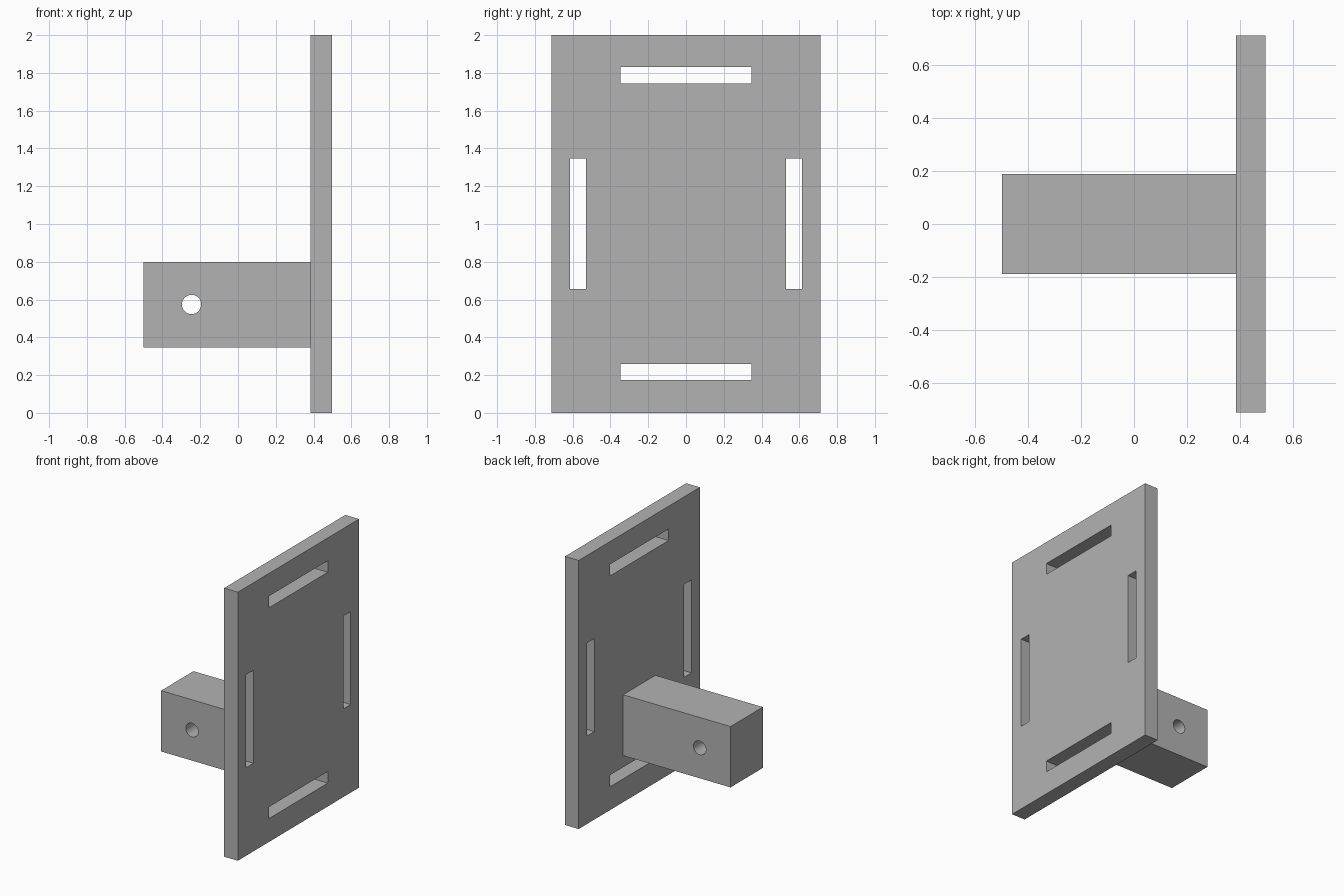
import bpy
from math import radians

default = bpy.data.objects.get("Cube")
if default:
    bpy.data.objects.remove(default, do_unlink=True)

grey = bpy.data.materials.new("plain grey")
grey.use_nodes = True
colour = (0.45, 0.45, 0.45, 1)
grey.diffuse_color = colour
grey.node_tree.nodes["Principled BSDF"].inputs["Base Color"].default_value = colour


def box(name, low, high):
    """Box between two opposite corners."""
    bpy.ops.mesh.primitive_cube_add(size=1)
    ob = bpy.context.object
    ob.name = name
    ob.location = [(a + b) / 2 for a, b in zip(low, high)]
    ob.scale = [b - a for a, b in zip(low, high)]
    bpy.ops.object.transform_apply(location=True, rotation=False, scale=True)
    ob.data.materials.append(grey)
    return ob


def cut(target, cutter):
    """Subtract the cutter from the target, then discard it."""
    cutter.hide_render = True
    mod = target.modifiers.new("cut", 'BOOLEAN')
    mod.operation = 'DIFFERENCE'
    mod.solver = 'EXACT'
    mod.object = cutter
    bpy.context.view_layer.objects.active = target
    bpy.ops.object.modifier_apply(modifier=mod.name)
    bpy.data.objects.remove(cutter, do_unlink=True)


# Upright mounting plate
plate = box("mounting_plate", (0.385, -0.713, 0), (0.498, 0.713, 2))

# Four strap slots, one near each edge: centre y, centre z, half width, half height
long, short = 0.346, 0.043
for y, z, half_y, half_z in [(0, 1.787, long, short), (0, 0.217, long, short),
                             (-0.572, 1.002, short, long), (0.572, 1.002, short, long)]:
    cut(plate, box("slot_cutter", (0.3, y - half_y, z - half_z),
                   (0.6, y + half_y, z + half_z)))

# Solid arm with a pin hole across it
arm = box("mounting_arm", (-0.5, -0.19, 0.347), (0.385, 0.19, 0.8))
bpy.ops.mesh.primitive_cylinder_add(vertices=48, radius=0.051, depth=1,
                                    location=(-0.246, 0, 0.574),
                                    rotation=(radians(90), 0, 0))
pin = bpy.context.object
pin.data.materials.append(grey)
cut(arm, pin)

# Smooth the hole wall while keeping the box edges sharp
bpy.ops.object.select_all(action='DESELECT')
arm.select_set(True)
bpy.context.view_layer.objects.active = arm
bpy.ops.object.shade_smooth_by_angle(angle=radians(30))
